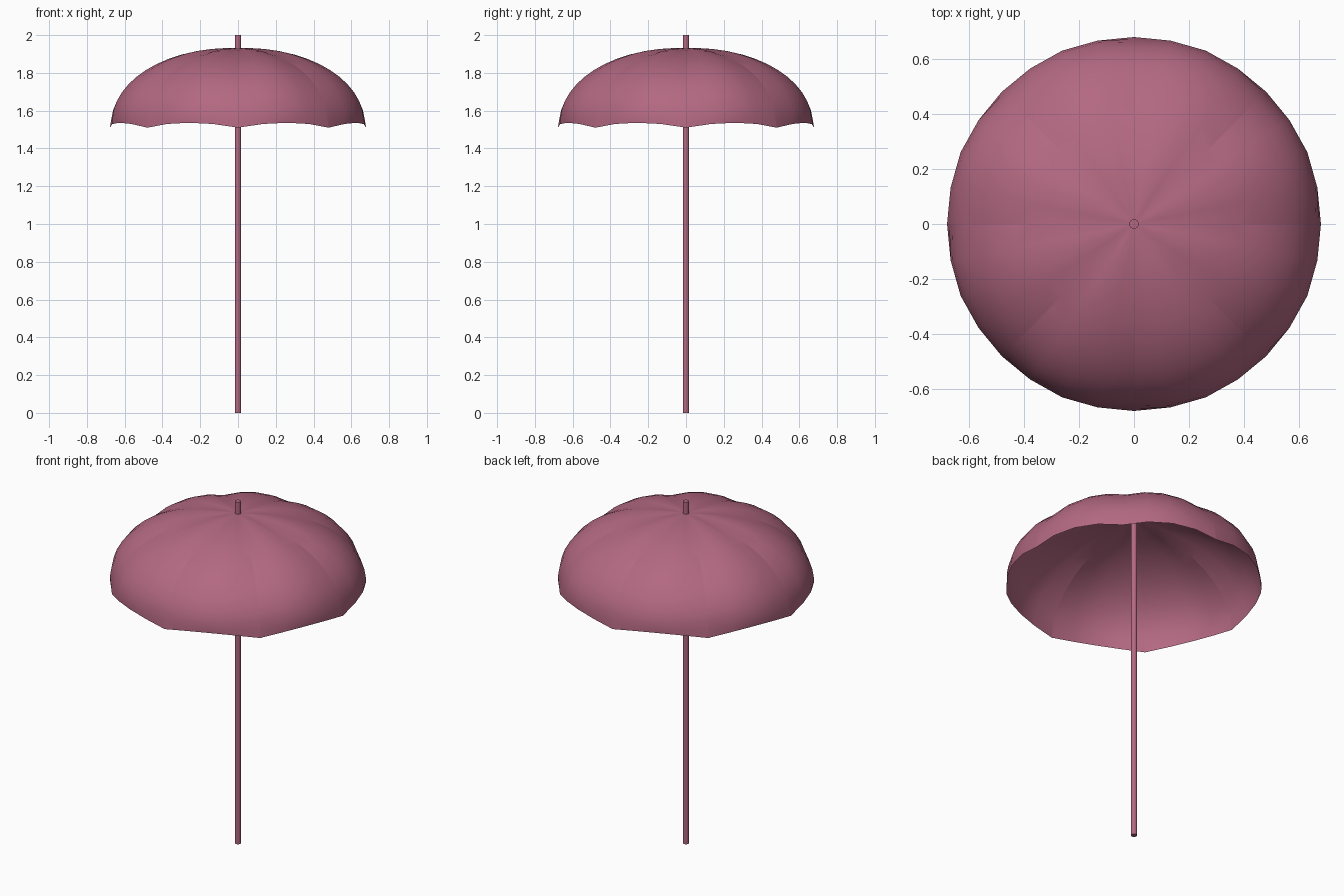
import bpy
import bmesh
from math import sin, cos, pi, radians

cube = bpy.data.objects.get("Cube")
if cube:
    bpy.data.objects.remove(cube, do_unlink=True)

# Single dusty rose colour
rose = bpy.data.materials.new("dusty_rose")
rose.use_nodes = True
colour = (0.45, 0.14, 0.22, 1)
rose.diffuse_color = colour
rose.node_tree.nodes["Principled BSDF"].inputs["Base Color"].default_value = colour

PANELS, STEPS, RINGS = 8, 4, 14
RADIUS, HEIGHT, BASE = 0.672, 0.4, 1.53
TIP_Z, TIP_R, SCALLOP = 1.51, 0.678, 0.026
SEGMENTS = PANELS * STEPS


def canopy_point(ring, seg):
    """Elliptical dome whose panels puff out between the ribs."""
    u = 2 * (seg % STEPS) / STEPS - 1
    puff = 1 - u * u
    turn = 2 * pi * seg / SEGMENTS
    if ring == RINGS:  # scalloped hem
        r, z = TIP_R, TIP_Z + SCALLOP * puff
    else:
        a = radians(86) * ring / (RINGS - 1)
        bulge = puff * (0.016 * sin(2 * a) + 0.008 * sin(a) ** 4)
        r = RADIUS * sin(a) + bulge * sin(a)
        z = BASE + HEIGHT * cos(a) + bulge * cos(a)
    return r * cos(turn), r * sin(turn), z


# Canopy
bm = bmesh.new()
apex = bm.verts.new((0, 0, BASE + HEIGHT))
rings = [[bm.verts.new(canopy_point(k, s)) for s in range(SEGMENTS)]
         for k in range(1, RINGS + 1)]
for s in range(SEGMENTS):
    n = (s + 1) % SEGMENTS
    bm.faces.new((apex, rings[0][s], rings[0][n]))
    for upper, lower in zip(rings, rings[1:]):
        bm.faces.new((upper[s], lower[s], lower[n], upper[n]))
for face in bm.faces:
    face.smooth = True

# Creased seams along the outer part of each rib
for s in range(0, SEGMENTS, STEPS):
    for upper, lower in zip(rings[4:], rings[5:]):
        bm.edges.get((upper[s], lower[s])).smooth = False
mesh = bpy.data.meshes.new("canopy")
bm.to_mesh(mesh)
bm.free()
canopy = bpy.data.objects.new("canopy", mesh)
bpy.context.collection.objects.link(canopy)
mesh.materials.append(rose)

# Pole from the ground through the top of the canopy
bpy.ops.object.select_all(action="DESELECT")
bpy.ops.mesh.primitive_cylinder_add(vertices=16, radius=0.017, depth=2, location=(0, 0, 1))
pole = bpy.context.object
pole.name = "pole"
pole.data.materials.append(rose)
bpy.ops.object.shade_smooth_by_angle(angle=radians(40))
